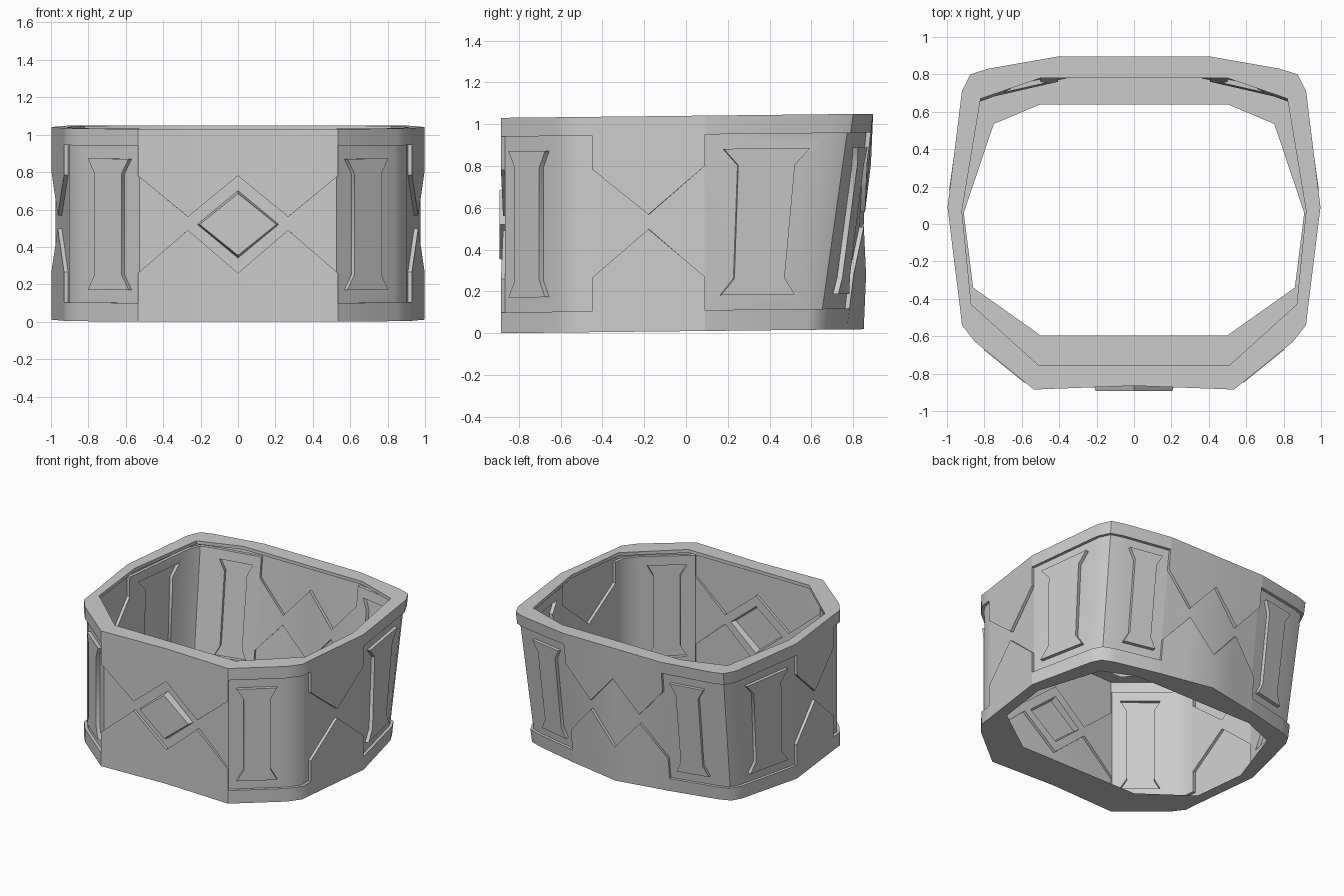
import bpy, bmesh
from mathutils import Vector

if "Cube" in bpy.data.objects:
    bpy.data.objects.remove(bpy.data.objects["Cube"])

H = 1.03        # band height
REC = 0.022     # depth of the recessed ribbon

# half outlines from front centre to back centre: station -> (x, y)
TOP = {0: (0, -.865), 2: (.535, -.885), 3: (.85, -.63), 4: (.92, -.54), 5: (.93, -.45),
       7: (.997, .09), 8: (.92, .71), 9: (.875, .80), 10: (.78, .83), 11: (.41, .895), 13: (0, .895)}
BOTTOM = dict(TOP)
BOTTOM.update({8: (.88, .58), 9: (.84, .655), 10: (.75, .69), 11: (.41, .77), 13: (0, .85)})
TOP_INNER = {0: (0, -.755), 2: (.51, -.755), 4: (.87, -.43), 7: (.92, .07),
             9: (.82, .67), 11: (.5, .78), 13: (0, .78)}
BOTTOM_INNER = {0: (0, -.595), 2: (.5, -.595), 4: (.86, -.34), 7: (.91, .06),
                9: (.75, .535), 11: (.5, .64), 13: (0, .64)}
# ribbon columns: station, upper edge, lower edge (repeated station = vertical step)
COLS = [(0, .78, .26), (1, .56, .49), (2, .78, .26), (2, .94, .10), (3, .94, .10),
        (4, .94, .10), (5, .94, .10), (5, .78, .26), (6, .56, .49), (7, .79, .26),
        (7, .94, .10), (8, .94, .10), (9, .94, .10), (10, .94, .10), (11, .94, .10),
        (11, .79, .26), (12, .56, .49), (13, .79, .26)]
BAR_STATIONS = (2, 7, 10)
# I-shaped bar: fraction along its facet, height
BAR = [(.15, .17), (.84, .17), (.73, .25), (.73, .79), (.84, .87), (.15, .87), (.27, .79), (.27, .25)]


def along(path, u):
    keys = sorted(path)
    for a, b in zip(keys, keys[1:]):
        if u <= b:
            return Vector(path[a]).lerp(Vector(path[b]), (u - a) / (b - a))
    return Vector(path[keys[-1]])


def lifted(p, z):
    return Vector((p.x, p.y, z + .011 * (p.y + .9)))


def outline(u, z):
    return along(BOTTOM, u).lerp(along(TOP, u), z / H)


def surf(u, z, off=0.0):
    p = outline(u, z)
    t = outline(min(u + .01, 13), z) - outline(max(u - .01, 0), z)
    n = Vector((t.y, -t.x)).normalized()
    q = p + n * off
    if u in (0, 13):
        q.x = 0
    return lifted(q, z)


def face(bm, pts):
    return bm.faces.new([bm.verts.new(p) for p in pts])


def finish(bm, name):
    bmesh.ops.remove_doubles(bm, verts=bm.verts, dist=1e-5)
    me = bpy.data.meshes.new(name)
    bm.to_mesh(me)
    bm.free()
    ob = bpy.data.objects.new(name, me)
    bpy.context.collection.objects.link(ob)
    m = ob.modifiers.new("mirror", 'MIRROR')
    m.merge_threshold = .0005
    bpy.ops.object.select_all(action='DESELECT')
    ob.select_set(True)
    bpy.context.view_layer.objects.active = ob
    bpy.ops.object.modifier_apply(modifier=m.name)
    bpy.ops.object.shade_smooth_by_angle(angle=.75)


def bar_points(k, off):
    return [surf(k + f, z, off) for f, z in BAR]


# band wall: outer rims, ribbon edges and ribbon floor
bm = bmesh.new()
for (i, ui, li), (j, uj, lj) in zip(COLS, COLS[1:]):
    face(bm, [surf(i, ui, -REC), surf(j, uj, -REC), surf(j, uj), surf(i, ui)])
    face(bm, [surf(i, li), surf(j, lj), surf(j, lj, -REC), surf(i, li, -REC)])
    if i == j:
        continue
    face(bm, [surf(i, 0), surf(j, 0), surf(j, lj), surf(i, li)])
    face(bm, [surf(i, ui), surf(j, uj), surf(j, H), surf(i, H)])
    floor = [surf(i, li, -REC), surf(j, lj, -REC), surf(j, uj, -REC), surf(i, ui, -REC)]
    if i == 0:
        face(bm, floor + [surf(0, .70, -REC), surf(.81, .52, -REC), surf(0, .34, -REC)])
    elif i in BAR_STATIONS:
        n = (floor[1] - floor[0]).cross(floor[3] - floor[0]).normalized()
        edges = []
        for loop in (floor, bar_points(i, -REC)):
            vs = [bm.verts.new(p) for p in loop]
            edges += [bm.edges.new((vs[a - 1], vs[a])) for a in range(len(vs))]
        res = bmesh.ops.triangle_fill(bm, use_beauty=True, edges=edges, normal=n)
        for f in res["geom"]:
            if isinstance(f, bmesh.types.BMFace):
                f.normal_update()
                if f.normal.dot(n) < 0:
                    f.normal_flip()
    else:
        face(bm, floor)
finish(bm, "band_wall")

# top flange with a short inner lip, and the wider bottom flange
bm = bmesh.new()
for i in range(13):
    a, b = along(TOP_INNER, i), along(TOP_INNER, i + 1)
    face(bm, [surf(i, H), surf(i + 1, H), lifted(b, H), lifted(a, H)])
    face(bm, [lifted(a, H), lifted(b, H), lifted(b, H - .025), lifted(a, H - .025)])
finish(bm, "top_flange")
bm = bmesh.new()
for i in range(13):
    a, b = along(BOTTOM_INNER, i), along(BOTTOM_INNER, i + 1)
    face(bm, [lifted(a, 0), lifted(b, 0), surf(i + 1, 0), surf(i, 0)])
finish(bm, "bottom_flange")

# raised I-shaped bars
bm = bmesh.new()
for k in BAR_STATIONS:
    lo, hi = bar_points(k, -REC), bar_points(k, .004)
    face(bm, hi)
    for a in range(len(lo)):
        face(bm, [lo[a - 1], lo[a], hi[a], hi[a - 1]])
finish(bm, "raised_bars")

# raised front diamond (half, mirrored)
bm = bmesh.new()
lo = [surf(0, .34, -REC), surf(.81, .52, -REC), surf(0, .70, -REC)]
hi = [Vector((0, -.892, .355)), Vector((.205, -.892, .52)), Vector((0, -.892, .685))]
face(bm, hi)
for a in (0, 1):
    face(bm, [lo[a], lo[a + 1], hi[a + 1], hi[a]])
finish(bm, "front_diamond")
